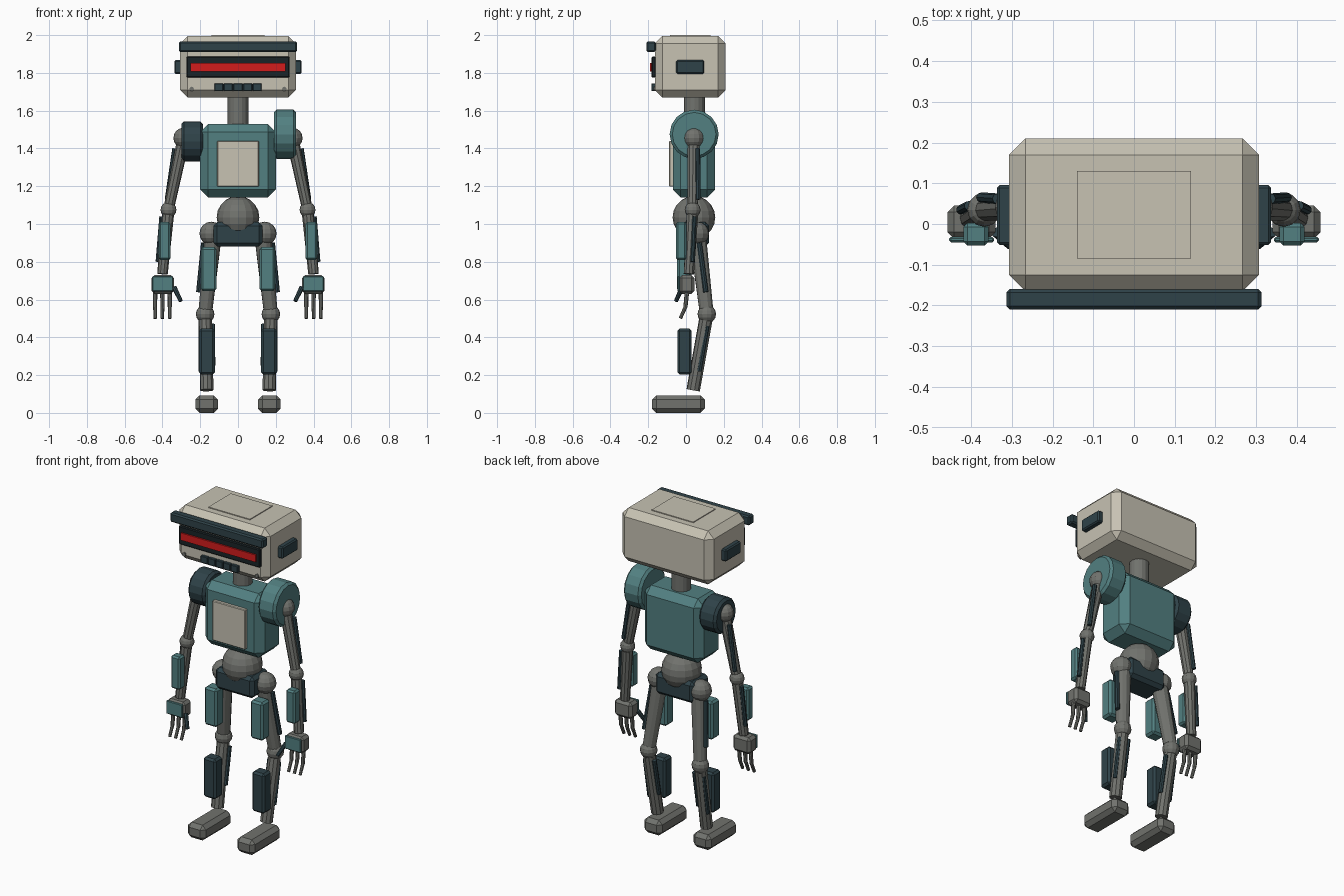
import bpy, bmesh, math
from mathutils import Vector, Matrix

if "Cube" in bpy.data.objects:
    bpy.data.objects.remove(bpy.data.objects["Cube"])


def material(name, rgb):
    m = bpy.data.materials.new(name)
    m.diffuse_color = (*rgb, 1.0)
    m.use_nodes = True
    m.node_tree.nodes["Principled BSDF"].inputs["Base Color"].default_value = m.diffuse_color
    return m


CREAM = material("cream shell", (0.57, 0.54, 0.45))
TEAL = material("teal armour", (0.085, 0.215, 0.22))
SLATE = material("dark slate", (0.028, 0.055, 0.066))
GREY = material("grey metal", (0.165, 0.17, 0.155))
BLACK = material("black panel", (0.010, 0.017, 0.020))
RED = material("red visor", (0.65, 0.012, 0.012))


def finish(name, bm, mat):
    bmesh.ops.recalc_face_normals(bm, faces=bm.faces)
    mesh = bpy.data.meshes.new(name)
    bm.to_mesh(mesh)
    bm.free()
    mesh.materials.append(mat)
    ob = bpy.data.objects.new(name, mesh)
    bpy.context.collection.objects.link(ob)
    return ob


def chamfer(bm, edges, width):
    if width:
        bmesh.ops.bevel(bm, geom=edges, offset=width, segments=1,
                        profile=0.5, affect='EDGES')


def box(name, x, y, z, mat, bevel=0.0):
    """Box from (min, max) ranges, with flat chamfers."""
    bm = bmesh.new()
    bmesh.ops.create_cube(bm, size=1)
    for v in bm.verts:
        v.co = [r[0] + (c + 0.5) * (r[1] - r[0]) for c, r in zip(v.co, (x, y, z))]
    chamfer(bm, bm.edges[:], bevel)
    return finish(name, bm, mat)


def rod(name, a, b, r1, r2, mat, sides=10, bevel=0.0):
    """Cylinder or cone running from a to b."""
    a, b = Vector(a), Vector(b)
    d = b - a
    bm = bmesh.new()
    bmesh.ops.create_cone(bm, cap_ends=True, segments=sides, radius1=r1,
                          radius2=r2, depth=d.length)
    rims = [e for e in bm.edges if any(len(f.verts) > 4 for f in e.link_faces)]
    chamfer(bm, rims, bevel)
    rot = d.to_track_quat('Z', 'Y').to_matrix().to_4x4()
    bmesh.ops.transform(bm, verts=bm.verts, matrix=Matrix.Translation((a + b) / 2) @ rot)
    return finish(name, bm, mat)


def ball(name, c, r, mat, u=12, v=8):
    bm = bmesh.new()
    bmesh.ops.create_uvsphere(bm, u_segments=u, v_segments=v, radius=r)
    bmesh.ops.translate(bm, verts=bm.verts, vec=c)
    return finish(name, bm, mat)


# Head
box("head", (-0.307, 0.307), (-0.165, 0.21), (1.67, 1.995), CREAM, 0.04)
box("head_top_plate", (-0.14, 0.14), (-0.085, 0.13), (1.99, 2.0), CREAM)
box("brow_bar", (-0.313, 0.313), (-0.21, -0.16), (1.91, 1.967), SLATE, 0.008)
box("face_panel", (-0.273, 0.273), (-0.182, -0.16), (1.775, 1.887), BLACK, 0.005)
box("visor_strip", (-0.252, 0.252), (-0.191, -0.18), (1.808, 1.852), RED)
for i in range(5):
    cx = (i - 2) * 0.051
    box("mouth_block", (cx - 0.0235, cx + 0.0235), (-0.183, -0.16), (1.703, 1.745), SLATE, 0.003)
box("mouth_back", (-0.125, 0.125), (-0.172, -0.16), (1.706, 1.742), BLACK)

# Neck, torso and pelvis
rod("neck", (0, 0.045, 1.51), (0, 0.045, 1.69), 0.055, 0.055, GREY, 16)
box("torso", (-0.2, 0.2), (-0.07, 0.153), (1.14, 1.53), TEAL, 0.042)
box("chest_plate", (-0.11, 0.11), (-0.09, -0.065), (1.198, 1.44), CREAM, 0.004)
ball("waist_ball", (0, 0.042, 1.035), 0.113, GREY, 16, 10)
box("pelvis", (-0.13, 0.13), (-0.045, 0.122), (0.88, 1.01), SLATE, 0.02)

# Mismatched shoulder drums
rod("large_shoulder", (0.19, 0.043, 1.475), (0.307, 0.043, 1.475), 0.13, 0.13, TEAL, 16, 0.014)
rod("small_shoulder", (-0.3, 0.043, 1.437), (-0.185, 0.043, 1.437), 0.106, 0.106, SLATE, 16, 0.014)

# Paired parts
for s in (-1, 1):
    def P(x, y, z):
        return Vector((s * x, y, z))

    def X(a, b):
        return tuple(sorted((s * a, s * b)))

    # Head fittings
    box("ear", X(0.295, 0.337), (-0.052, 0.096), (1.795, 1.867), SLATE, 0.007)
    rod("face_bolt", P(0.245, -0.16, 1.715), P(0.245, -0.172, 1.715), 0.012, 0.012, GREY, 8)

    # Arm
    shoulder, elbow, wrist = P(0.287, 0.042, 1.455), P(0.368, 0.035, 1.075), P(0.4, 0.015, 0.735)
    ball("shoulder_ball", shoulder, 0.055, GREY)
    rod("upper_arm", shoulder, elbow, 0.034, 0.028, GREY)
    rod("upper_arm_piston", P(0.335, 0.062, 1.4), P(0.375, 0.065, 1.13), 0.013, 0.013, SLATE, 8)
    ball("elbow_ball", elbow, 0.042, GREY)
    rod("forearm", elbow, wrist, 0.032, 0.028, GREY)
    rod("forearm_piston", P(0.405, 0.045, 1.04), P(0.425, 0.035, 0.8), 0.012, 0.012, SLATE, 8)
    box("forearm_plate", X(0.357, 0.419), (-0.053, 0.003), (0.81, 1.01), TEAL, 0.01)

    # Hand
    box("palm", X(0.34, 0.458), (-0.036, 0.045), (0.63, 0.73), GREY, 0.016)
    box("hand_plate", X(0.344, 0.454), (-0.045, -0.032), (0.643, 0.724), TEAL, 0.004)
    for fx in (0.361, 0.4, 0.439):
        rod("finger_base", P(fx, 0.005, 0.64), P(fx, -0.003, 0.56), 0.012, 0.011, GREY, 8)
        rod("finger_tip", P(fx, -0.001, 0.565), P(fx, -0.03, 0.5), 0.01, 0.009, GREY, 8)
    rod("thumb", P(0.338, -0.02, 0.665), P(0.303, -0.053, 0.592), 0.013, 0.011, SLATE, 8)

    # Leg
    hip, knee, ankle = P(0.142, 0.06, 0.95), P(0.174, 0.11, 0.523), P(0.165, 0.038, 0.12)
    ball("hip_ball", hip, 0.062, GREY)
    rod("thigh", P(0.13, 0.06, 0.95), knee, 0.046, 0.037, GREY, 12)
    rod("thigh_piston", P(0.182, 0.07, 0.9), P(0.208, 0.105, 0.64), 0.014, 0.014, SLATE, 8)
    box("thigh_plate", X(0.113, 0.197), (-0.047, 0.03), (0.645, 0.877), TEAL, 0.012)
    ball("knee_ball", knee, 0.049, GREY)
    rod("shin", knee, ankle, 0.036, 0.036, GREY, 10)
    rod("shin_piston", P(0.135, 0.112, 0.47), P(0.133, 0.07, 0.25), 0.013, 0.013, SLATE, 8)
    rod("outer_shin_piston", P(0.197, 0.112, 0.46), P(0.195, 0.07, 0.22), 0.013, 0.013, SLATE, 8)
    box("shin_plate", X(0.122, 0.206), (-0.046, 0.03), (0.203, 0.446), SLATE, 0.012)
    box("foot", X(0.106, 0.226), (-0.18, 0.1), (0.0, 0.093), GREY, 0.023)
